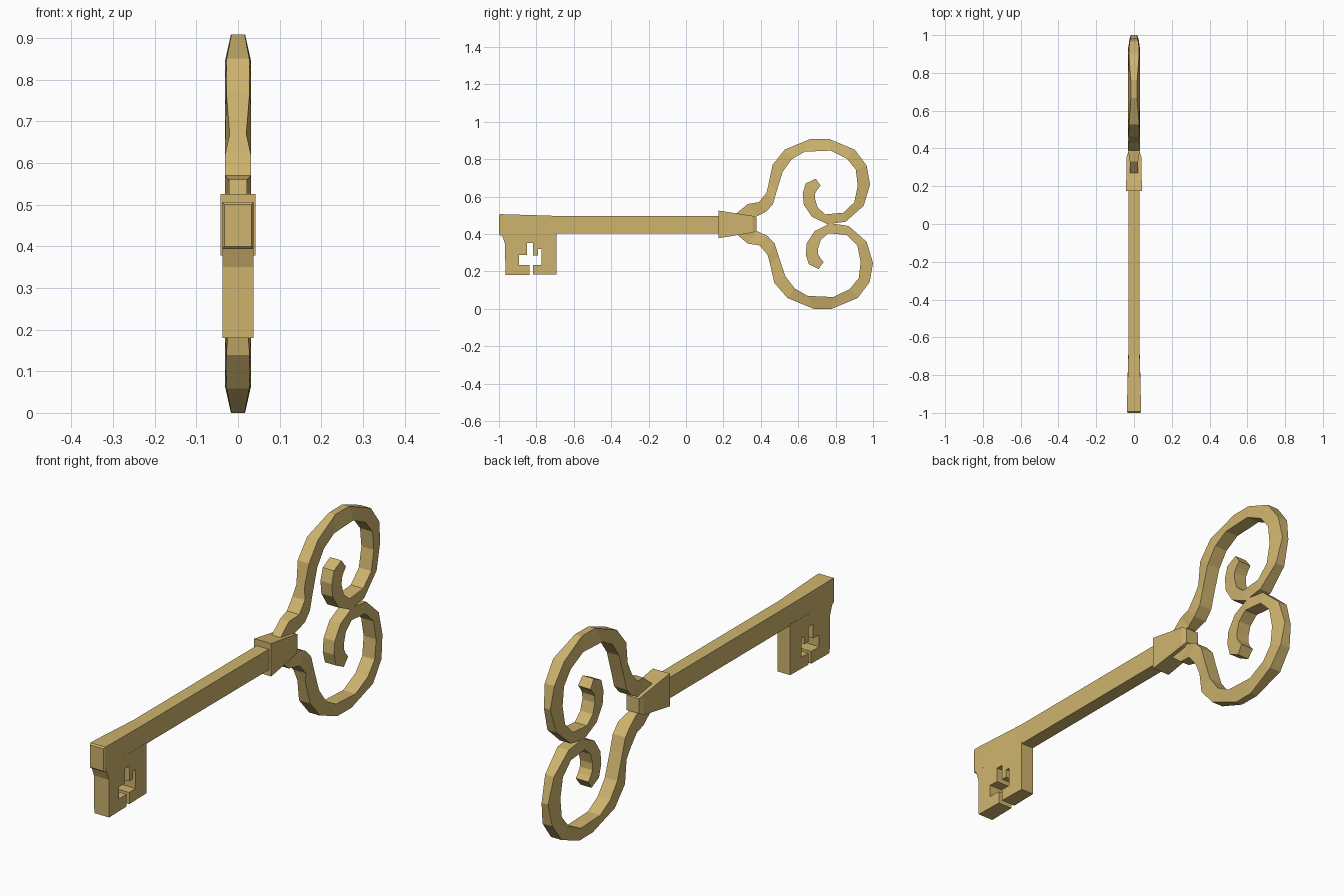
import bpy, bmesh

brass = bpy.data.materials.new("antique brass")
brass.diffuse_color = (0.62, 0.455, 0.155, 1)


def finish(name, bm):
    bmesh.ops.recalc_face_normals(bm, faces=bm.faces)
    me = bpy.data.meshes.new(name)
    bm.to_mesh(me)
    bm.free()
    me.materials.append(brass)
    ob = bpy.data.objects.new(name, me)
    bpy.context.collection.objects.link(ob)
    return ob


def loft(name, rings):
    """Skin a row of four-sided rings and cap both ends."""
    bm = bmesh.new()
    rows = [[bm.verts.new(p) for p in r] for r in rings]
    for a, b in zip(rows, rows[1:]):
        for i in range(4):
            j = (i + 1) % 4
            bm.faces.new((a[i], a[j], b[j], b[i]))
    bm.faces.new(rows[0])
    bm.faces.new(rows[-1])
    return finish(name, bm)


def box_ring(y, hx, z0, z1):
    return [(-hx, y, z0), (hx, y, z0), (hx, y, z1), (-hx, y, z1)]


# Shaft, flaring towards the bit end
loft("shaft", [box_ring(*s) for s in (
    (-1.0, 0.033, 0.40, 0.50), (-0.993, 0.037, 0.393, 0.506),
    (-0.95, 0.037, 0.393, 0.505), (-0.70, 0.030, 0.404, 0.497),
    (0.20, 0.030, 0.404, 0.497))])

# Tapered collar between shaft and bow
loft("collar", [box_ring(*s) for s in (
    (0.175, 0.042, 0.378, 0.525), (0.356, 0.039, 0.407, 0.497),
    (0.378, 0.031, 0.42, 0.487))])

# Bit: a plate outline with the keyhole slot opening at the bottom edge
outline = [(-0.99, 0.41), (-0.968, 0.35), (-0.965, 0.18), (-0.838, 0.18),
           (-0.838, 0.235), (-0.893, 0.235), (-0.893, 0.289), (-0.85, 0.289),
           (-0.85, 0.353), (-0.818, 0.353), (-0.818, 0.285), (-0.792, 0.285),
           (-0.792, 0.32), (-0.772, 0.32), (-0.772, 0.235), (-0.818, 0.235),
           (-0.818, 0.183), (-0.693, 0.183), (-0.693, 0.41)]
bm = bmesh.new()
sides = []
for s in (-1, 1):
    sides.append([bm.verts.new((s * (0.037 - 0.006 * (y + 0.97) / 0.28), y, z))
                  for y, z in outline])
    bm.faces.new(sides[-1])
n = len(outline)
for i in range(n):
    j = (i + 1) % n
    bm.faces.new((sides[0][i], sides[0][j], sides[1][j], sides[1][i]))
finish("bit", bm)

# Bow scroll stations: outer y, z, inner y, z, outer half width
scroll = [(0.23, 0.47, 0.33, 0.44, 0.022), (0.27, 0.51, 0.36, 0.487, 0.022),
          (0.33, 0.56, 0.38, 0.495, 0.022), (0.39, 0.57, 0.43, 0.52, 0.031),
          (0.43, 0.62, 0.465, 0.56, 0.031), (0.442, 0.67, 0.485, 0.63, 0.020),
          (0.463, 0.77, 0.517, 0.733, 0.028), (0.528, 0.851, 0.565, 0.80, 0.027),
          (0.667, 0.909, 0.635, 0.84, 0.016), (0.763, 0.909, 0.773, 0.846, 0.017),
          (0.902, 0.851, 0.86, 0.803, 0.027), (0.966, 0.766, 0.908, 0.744, 0.024),
          (0.984, 0.664, 0.918, 0.658, 0.016), (0.95, 0.551, 0.90, 0.57, 0.022),
          (0.854, 0.466, 0.843, 0.514, 0.028), (0.757, 0.452, 0.745, 0.505, 0.028),
          (0.672, 0.493, 0.704, 0.541, 0.028), (0.63, 0.557, 0.69, 0.588, 0.028),
          (0.624, 0.616, 0.691, 0.618, 0.028), (0.64, 0.67, 0.704, 0.64, 0.028),
          (0.693, 0.696, 0.72, 0.659, 0.028)]


def bow(name, flip):
    rings = []
    for yo, zo, yi, zi, w in scroll:
        wi = 0.022 if yo < 0.35 else 0.031
        if flip:  # the lower scroll sits slightly further out
            yo, yi = [y + 0.016 * min(1, max(0, (y - 0.35) * 5)) for y in (yo, yi)]
            zo, zi = 0.909 - zo, 0.909 - zi
        rings.append([(-w, yo, zo), (w, yo, zo), (wi, yi, zi), (-wi, yi, zi)])
    loft(name, rings)


bow("upper_bow_scroll", False)
bow("lower_bow_scroll", True)
